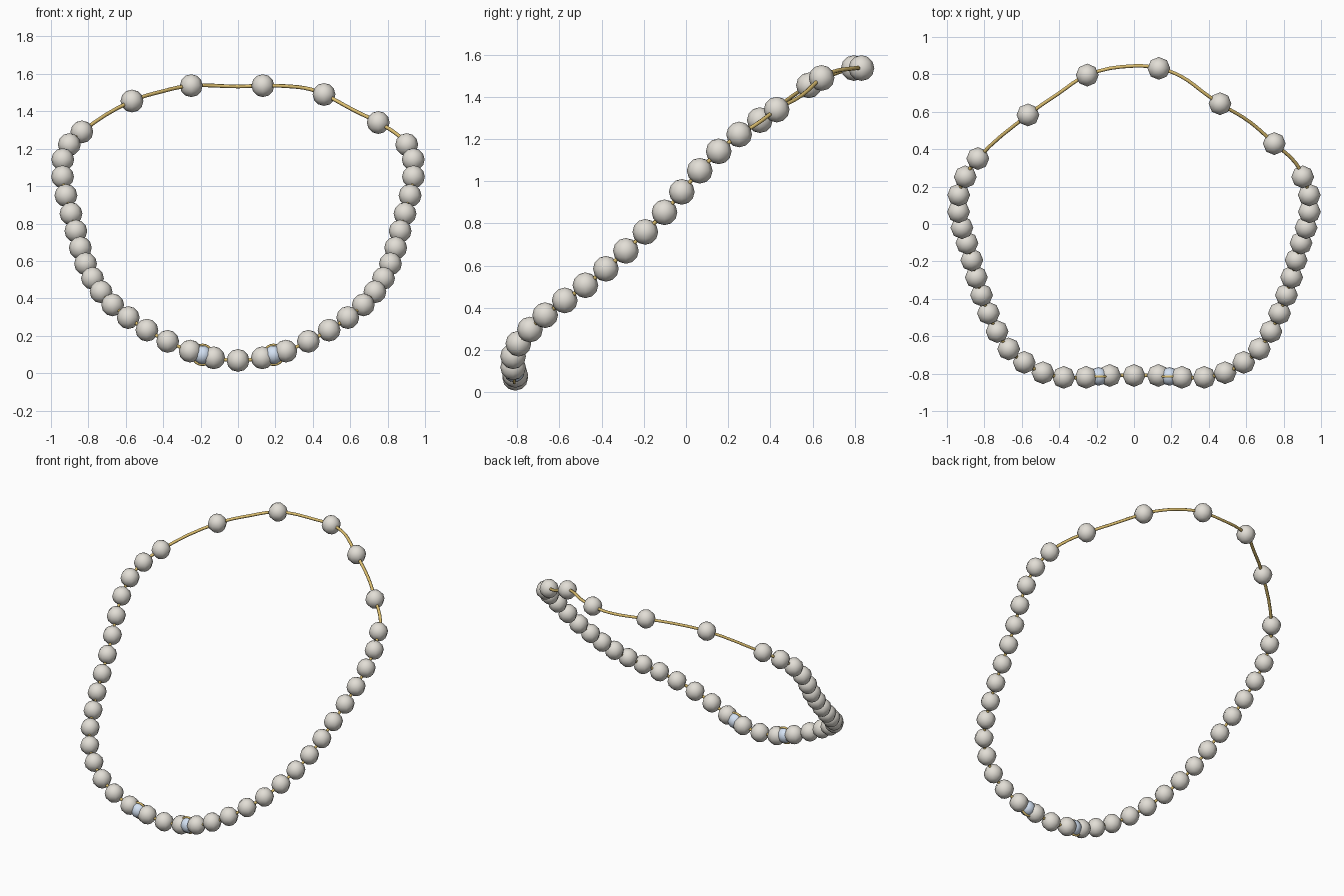
import bpy
import math

if "Cube" in bpy.data.objects:
    bpy.data.objects.remove(bpy.data.objects["Cube"])


def material(name, rgb):
    m = bpy.data.materials.new(name)
    m.diffuse_color = (*rgb, 1)
    m.use_nodes = True
    m.node_tree.nodes["Principled BSDF"].inputs["Base Color"].default_value = m.diffuse_color
    return m


PEARL = material("pearl", (0.76, 0.73, 0.67))
GOLD = material("gold", (0.72, 0.52, 0.16))
BLUE = material("pale_blue", (0.66, 0.76, 0.90))


def finish(name, mat):
    ob = bpy.context.object
    ob.name = name
    ob.data.materials.append(mat)
    bpy.ops.object.shade_smooth()
    return ob


# Bead centres shared by both sides of the strand, from front up to shoulder
side = [(0.13, -0.81, 0.082), (0.256, -0.82, 0.118), (0.376, -0.82, 0.17),
        (0.487, -0.795, 0.23), (0.587, -0.74, 0.297), (0.67, -0.668, 0.365),
        (0.732, -0.575, 0.435), (0.778, -0.477, 0.507), (0.815, -0.38, 0.585),
        (0.843, -0.285, 0.67), (0.867, -0.193, 0.76), (0.893, -0.102, 0.853),
        (0.92, -0.02, 0.95), (0.938, 0.065, 1.05), (0.937, 0.155, 1.142),
        (0.902, 0.252, 1.222)]
right_back = [(0.75, 0.43, 1.34), (0.46, 0.643, 1.49), (0.133, 0.832, 1.537)]
left_back = [(-0.25, 0.796, 1.537), (-0.567, 0.583, 1.455), (-0.835, 0.35, 1.29)]

left = [(-x, y, z) for x, y, z in reversed(side)]
beads = [(0, -0.81, 0.068)] + side + right_back + left_back + left

# Beads: low-sided smooth spheres sharing one mesh
bpy.ops.mesh.primitive_uv_sphere_add(segments=8, ring_count=6, radius=0.061)
first = finish("bead", PEARL)
first.location = beads[0]
for p in beads[1:]:
    b = bpy.data.objects.new("bead", first.data)
    b.location = p
    bpy.context.collection.objects.link(b)

# Cord: round curve through all beads, with slack at the nape
path = ([beads[0]] + side + [(0.865, 0.325, 1.265)] + right_back[:1] +
        [(0.62, 0.545, 1.405), right_back[1], (0.39, 0.69, 1.517),
         (0.25, 0.79, 1.535), right_back[2], (0, 0.845, 1.533),
         left_back[0], (-0.4, 0.7, 1.508)] + left_back[1:] + left)
cu = bpy.data.curves.new("cord", "CURVE")
cu.dimensions = "3D"
cu.bevel_depth = 0.01
cu.bevel_resolution = 1
cu.resolution_u = 4
sp = cu.splines.new("BEZIER")
sp.bezier_points.add(len(path) - 1)
for bp, p in zip(sp.bezier_points, path):
    bp.co = p
    bp.handle_left_type = bp.handle_right_type = "AUTO"
sp.use_cyclic_u = True
cord = bpy.data.objects.new("cord", cu)
bpy.context.collection.objects.link(cord)
cu.materials.append(GOLD)

# Pair of blue accent beads, each framed by a gold ring
for s in (-1, 1):
    c = (s * 0.19, -0.815, 0.098)
    bpy.ops.mesh.primitive_uv_sphere_add(segments=10, ring_count=8, radius=0.05, location=c)
    finish("accent_bead", BLUE)
    bpy.ops.mesh.primitive_torus_add(major_radius=0.053, minor_radius=0.007,
                                     major_segments=20, minor_segments=6, location=c,
                                     rotation=(math.pi / 2, 0, 0))
    finish("accent_ring", GOLD)
